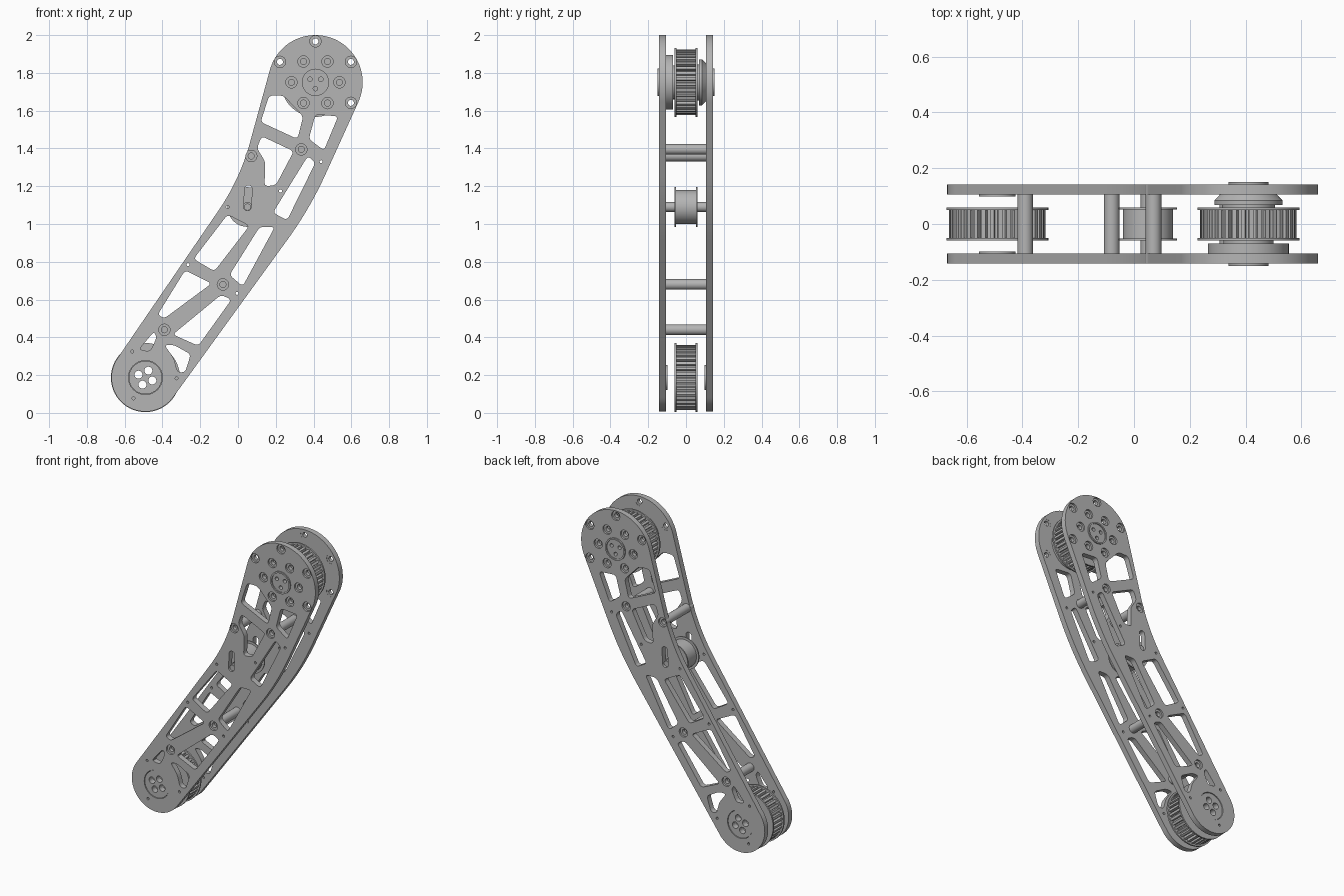
import bpy, bmesh
from math import sin, cos, pi, radians
from mathutils import Matrix, Vector

if "Cube" in bpy.data.objects:
    bpy.data.objects.remove(bpy.data.objects["Cube"])

grey = bpy.data.materials.new("plain_grey")
grey.use_nodes = True
colour = (0.46, 0.46, 0.46, 1)
grey.diffuse_color = colour
grey.node_tree.nodes["Principled BSDF"].inputs["Base Color"].default_value = colour

made = []


def arc(c, r, a, b, n=32):
    """Points of an arc, in degrees."""
    return [(c[0] + r * cos(radians(a + (b - a) * i / n)),
             c[1] + r * sin(radians(a + (b - a) * i / n))) for i in range(n + 1)]


def circle(c, r, n=32):
    return arc(c, r, 0, 360, n)[:-1]


def ring_of(c, r, angles):
    return [(c[0] + r * cos(radians(a)), c[1] + r * sin(radians(a))) for a in angles]


def bend(a, b, c, steps=8):
    """Quadratic curve from a to c, pulled toward b."""
    a, b, c = Vector(a), Vector(b), Vector(c)
    ts = [i / steps for i in range(steps + 1)]
    return [tuple(a * (1 - t) ** 2 + b * 2 * t * (1 - t) + c * t * t) for t in ts]


def rounded(points, r=0.022):
    """Polygon with its corners rounded."""
    out = []
    for i, p in enumerate(points):
        p = Vector(p)
        ends = []
        for q in (points[i - 1], points[(i + 1) % len(points)]):
            d = Vector(q) - p
            ends.append(p + d.normalized() * min(r, d.length * 0.45))
        out += bend(ends[0], p, ends[1], 5)
    return out


def finish(name, mesh):
    obj = bpy.data.objects.new(name, mesh)
    bpy.context.collection.objects.link(obj)
    mesh.materials.clear()
    mesh.materials.append(grey)
    made.append(obj)
    return obj


def slab(name, y0, y1, outline, holes=()):
    """Filled front-facing profile with holes, extruded from y0 to y1."""
    cu = bpy.data.curves.new(name, 'CURVE')
    cu.dimensions = '2D'
    cu.fill_mode = 'BOTH'
    cu.extrude = abs(y1 - y0) / 2
    for loop in [outline, *holes]:
        sp = cu.splines.new('POLY')
        sp.points.add(len(loop) - 1)
        for pt, p in zip(sp.points, loop):
            pt.co = (p[0], p[1], 0, 1)
        sp.use_cyclic_u = True
    tmp = bpy.data.objects.new("profile", cu)
    bpy.context.collection.objects.link(tmp)
    dg = bpy.context.evaluated_depsgraph_get()
    mesh = bpy.data.meshes.new_from_object(tmp.evaluated_get(dg))
    bpy.data.objects.remove(tmp)
    mesh.transform(Matrix.Translation((0, (y0 + y1) / 2, 0)) @ Matrix.Rotation(pi / 2, 4, 'X'))
    bm = bmesh.new()
    bm.from_mesh(mesh)
    bmesh.ops.remove_doubles(bm, verts=bm.verts, dist=0.00001)
    bmesh.ops.recalc_face_normals(bm, faces=bm.faces)
    bm.to_mesh(mesh)
    bm.free()
    return finish(name, mesh)


def cone(name, c, y0, y1, r0, r1):
    """Tapered disc along y."""
    bm = bmesh.new()
    bmesh.ops.create_cone(bm, cap_ends=True, segments=48, radius1=r0, radius2=r1, depth=y1 - y0)
    mesh = bpy.data.meshes.new(name)
    bm.to_mesh(mesh)
    bm.free()
    mesh.transform(Matrix.Translation((c[0], (y0 + y1) / 2, c[1])) @ Matrix.Rotation(-pi / 2, 4, 'X'))
    return finish(name, mesh)


def toothed_pulley(name, c, holes, teeth=36):
    gear = []
    for i in range(teeth):
        a = 360 / teeth * i
        for da, r in ((0, 0.155), (3, 0.155), (4, 0.173), (9, 0.173)):
            gear += ring_of(c, r, [a + da])
    slab(name + "_teeth", -0.05, 0.05, gear, holes)
    for s, side in sides:
        slab(f"{name}_flange_{side}", s * 0.05, s * 0.06, circle(c, 0.183, 64), holes)


sides = ((-1, "front"), (1, "back"))
top, low, idler = (0.41, 1.75), (-0.49, 0.187), (0.05, 1.09)
standoffs = [(0.07, 1.36), (0.335, 1.395), (-0.08, 0.68), (-0.39, 0.44)]
hub_bolts = ring_of(top, 0.127, range(0, 360, 60))
rim_bolts = ring_of(top, 0.217, (-30, 30, 90, 150))
bolts = standoffs + hub_bolts + rim_bolts

# Side plate outline: two round ends joined by a bent arm
end_top = arc(top, 0.25, -25, 164.5, 48)
end_low = arc(low, 0.18, 145, 323.7, 40)


def elbow(a, k, b):
    a, k, b = Vector(a), Vector(k), Vector(b)
    return bend(k + (a - k).normalized() * 0.2, k, k + (b - k).normalized() * 0.2, 14)


outline = (end_top + elbow(end_top[-1], (0.01, 1.237), end_low[0])
           + end_low + elbow(end_low[-1], (0.38, 1.08), end_top[0]))

# Lightening windows of the plate
windows = [
    [(.165, 1.68), (.24, 1.68), (.345, 1.57), (.315, 1.45), (.12, 1.54)],
    [(.125, 1.465), (.295, 1.385), (.2, 1.205), (.14, 1.2), (.145, 1.33), (.1, 1.4)],
    [(.41, 1.58), (.53, 1.57), (.455, 1.39), (.375, 1.45)],
    [(.37, 1.36), (.41, 1.325), (.26, 1.02), (.185, 1.06)],
    [(-.055, 1.05), (.06, .99), (-.125, .75), (-.235, .815)],
    [(-.28, .755), (-.14, .685), (-.39, .5), (-.425, .52)],
    [(.115, .985), (.195, .985), (.025, .67), (-.045, .73)],
    [(-.09, .625), (-.035, .6), (-.21, .355), (-.345, .415)],
    [(-.39, .36), (-.34, .36), (-.25, .31), (-.28, .215), (-.32, .215), (-.34, .29)],
    [(-.525, .335), (-.445, .43), (-.43, .4), (-.465, .325)],
]
rivets = [(-.055, 1.09), (.225, 1.175), (.44, 1.33), (-.265, .785), (-.005, .633),
          (-.56, .325), (-.553, .077), (-.325, .183)]
slot = arc((.055, 1.185), 0.02, 0, 180, 10) + arc(idler, 0.02, 180, 360, 10)
plate_holes = ([rounded(w) for w in windows] + [circle(p, 0.008, 12) for p in rivets]
               + [circle(p, 0.03, 24) for p in bolts]
               + [slot, circle(low, 0.09, 40), circle(top, 0.064, 40)])

low_holes = [circle(p, 0.021, 20) for p in ring_of(low, 0.04, (67, 157, 247, 337))]
cap_holes = [circle(p, 0.012, 16) for p in ring_of(top, 0.033, (30, 150, 270))]

for s, side in sides:
    slab("side_plate_" + side, s * 0.106, s * 0.142, outline, plate_holes)
    # Recessed bushes in every bolt hole
    for i, p in enumerate(bolts):
        slab(f"bush_{side}_{i + 1}", s * 0.107, s * 0.13, circle(p, 0.03, 24), [circle(p, 0.016, 24)])
    # Bearings of the lower joint and caps of the upper joint
    slab("lower_bearing_" + side, s * 0.107, s * 0.138, circle(low, 0.088, 40), low_holes)
    slab("lower_bearing_lip_" + side, s * 0.098, s * 0.107, circle(low, 0.066, 40), low_holes)
    slab("upper_cap_" + side, s * 0.106, s * 0.143, circle(top, 0.063, 40), cap_holes)
    slab("upper_cap_rim_" + side, s * 0.142, s * 0.15, circle(top, 0.072, 40),
         [circle(top, 0.062, 40)])
    # Idler flanges
    slab("idler_flange_" + side, s * 0.052, s * 0.06, circle(idler, 0.105, 48))

# Standoffs between the plates
for i, p in enumerate(standoffs):
    slab(f"standoff_{i + 1}", -0.107, 0.107, circle(p, 0.028, 24))

# Belt pulleys
toothed_pulley("upper_pulley", top, [])
toothed_pulley("lower_pulley", low, low_holes)

# Upper hub: drive disc in front, tapered bearing seat behind
slab("drive_disc", -0.107, -0.07, circle(top, 0.145, 64))
slab("hub_neck_front", -0.07, -0.06, circle(top, 0.09, 48))
slab("hub_neck_back", 0.06, 0.068, circle(top, 0.095, 48))
slab("bearing_seat", 0.068, 0.085, circle(top, 0.122, 48))
cone("bearing_taper", top, 0.085, 0.107, 0.122, 0.1)

# Idler roller on its axle
slab("idler_roller", -0.052, 0.052, circle(idler, 0.09, 48))
slab("idler_axle", -0.106, 0.106, circle(idler, 0.026, 24))
slab("idler_axle_core", -0.13, 0.13, circle(idler, 0.018, 20))

# Smooth round walls, crisp edges
bpy.ops.object.select_all(action='DESELECT')
for obj in made:
    obj.select_set(True)
bpy.context.view_layer.objects.active = made[0]
bpy.ops.object.shade_smooth_by_angle(angle=radians(30))
